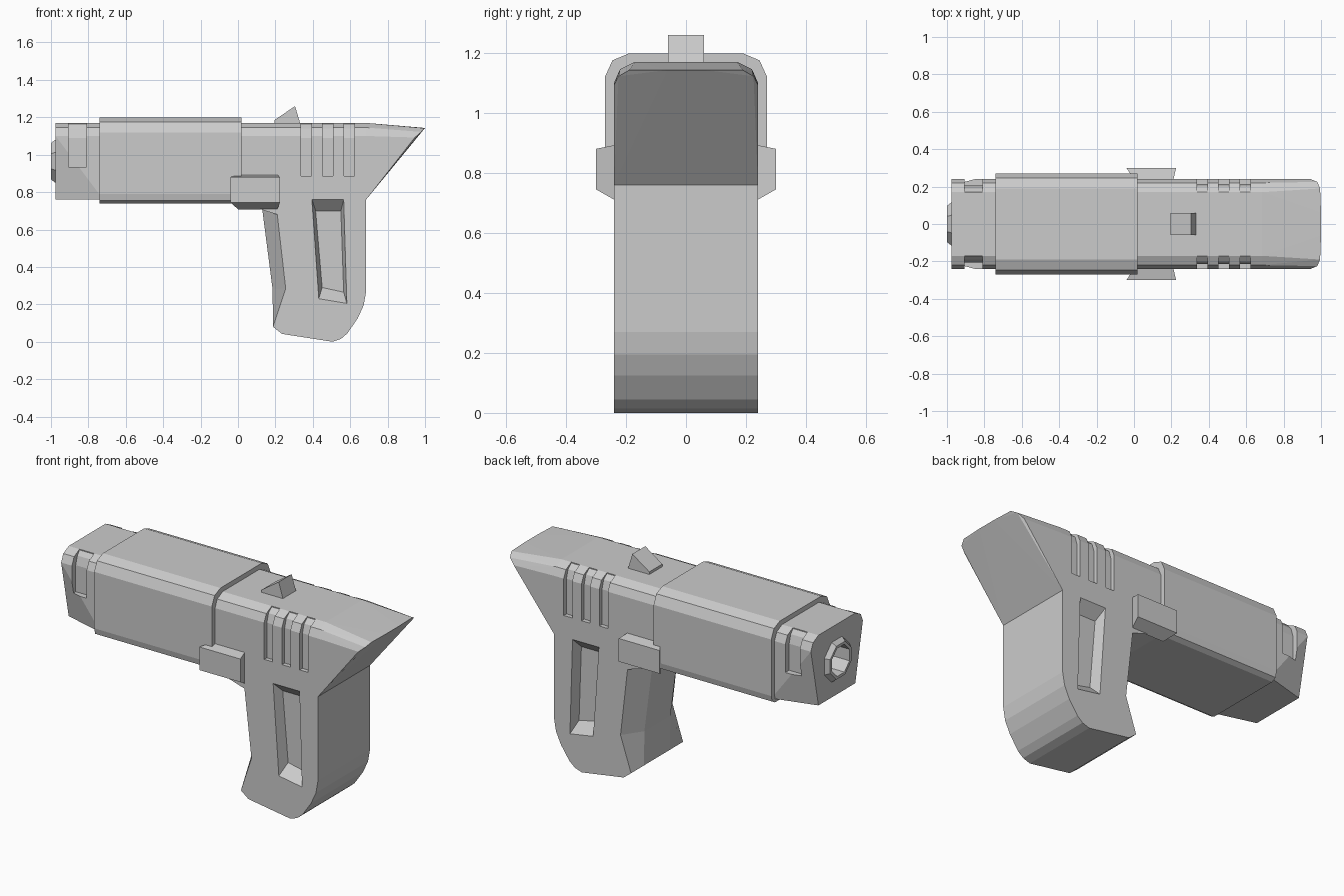
import bpy, bmesh
from math import sin, cos, pi, radians

if "Cube" in bpy.data.objects:
    bpy.data.objects.remove(bpy.data.objects["Cube"])


def finish(name, bm):
    bmesh.ops.recalc_face_normals(bm, faces=bm.faces)
    me = bpy.data.meshes.new(name)
    bm.to_mesh(me)
    bm.free()
    ob = bpy.data.objects.new(name, me)
    bpy.context.collection.objects.link(ob)
    return ob


def hull(name, pts):
    """Convex solid around the given points."""
    bm = bmesh.new()
    for p in pts:
        bm.verts.new(p)
    res = bmesh.ops.convex_hull(bm, input=bm.verts)
    loose = [v for v in bm.verts if not v.link_faces]
    bmesh.ops.delete(bm, geom=loose, context='VERTS')
    bmesh.ops.dissolve_limit(bm, angle_limit=radians(0.5), verts=bm.verts, edges=bm.edges)
    return finish(name, bm)


def loft(name, rings):
    """Closed solid through rings that have equal point counts."""
    bm = bmesh.new()
    vs = [[bm.verts.new(p) for p in r] for r in rings]
    n = len(vs[0])
    for a, b in zip(vs, vs[1:]):
        for i in range(n):
            j = (i + 1) % n
            bm.faces.new((a[i], a[j], b[j], b[i]))
    bm.faces.new(vs[0])
    bm.faces.new(vs[-1][::-1])
    return finish(name, bm)


def cut(ob, cutters):
    """Subtract cutters, bake the result and remove the cutters."""
    for c in cutters:
        c.hide_render = True
        m = ob.modifiers.new("cut", 'BOOLEAN')
        m.operation, m.solver, m.object = 'DIFFERENCE', 'EXACT', c
    bpy.context.view_layer.update()
    dg = bpy.context.evaluated_depsgraph_get()
    me = bpy.data.meshes.new_from_object(ob.evaluated_get(dg))
    ob.modifiers.clear()
    ob.data = me
    for c in cutters:
        bpy.data.objects.remove(c)


def both(half):
    return half + [(-y, z) for y, z in reversed(half)]


def at(x, section):
    return [(x, y, z) for y, z in section]


def octagon(x, r):
    return [(x, r * cos(pi / 8 + i * pi / 4), 0.965 + r * sin(pi / 8 + i * pi / 4)) for i in range(8)]


def side_grooves(x0, x1, z0, d):
    """Pair of cutters following the chamfered upper side at depth d."""
    sec = [(0.3, z0), (0.3, 1.25), (0.17, 1.25), (0.17, 1.165),
           (0.225 - d, 1.14), (0.24 - d, 1.09), (0.24 - d, z0)]
    return [loft("groove_cutter", [[(x, s * y, z) for y, z in sec] for x in (x0, x1)]) for s in (1, -1)]


body_top = [(0.24, 1.10), (0.22, 1.145), (0.17, 1.17)]
body = both([(0.24, 0.76)] + body_top)

# Muzzle block, narrowing towards its lower front
muzzle = hull("muzzle_block", at(-0.72, body) + at(-0.975, both([(0.17, 0.76)] + body_top)))
collar = hull("muzzle_collar", octagon(-0.97, 0.13) + octagon(-1.0, 0.105))
cut(collar, [loft("bore_cutter", [octagon(-1.1, 0.088), octagon(-0.86, 0.088)])])
cut(muzzle, [loft("bore_cutter", [octagon(-1.1, 0.088), octagon(-0.86, 0.088)])]
    + side_grooves(-0.905, -0.81, 0.935, 0.035))

# Wide barrel sleeve
sleeve = both([(0.235, 0.74), (0.262, 0.755), (0.27, 0.79), (0.27, 1.12), (0.245, 1.175), (0.19, 1.198)])
loft("barrel_sleeve", [at(-0.74, sleeve), at(0.02, sleeve)])

# Receiver with pointed, faceted tail
tail = [(0.72, 0, 0.85)]
for s in (1, -1):
    tail += [(0.79, s * 0.24, 1.03), (0.945, s * 0.24, 1.092), (0.98, s * 0.225, 1.122),
             (0.995, s * 0.19, 1.142), (1.0, s * 0.06, 1.143)]
receiver = hull("receiver", at(0.0, body) + at(0.685, body) + tail)
cutters = []
for x in (0.337, 0.452, 0.567):
    cutters += side_grooves(x, x + 0.055, 0.885, 0.025)
cut(receiver, cutters)

# Grip: full-width sides, chamfered front edge, flared toe
back = [(0.685, 0.80), (0.685, 0.27), (0.672, 0.195), (0.64, 0.125), (0.585, 0.045), (0.55, 0.015),
        (0.505, 0.0), (0.235, 0.042), (0.187, 0.08)]
outer = back + [(0.255, 0.285), (0.21, 0.68), (0.0, 0.745), (0.0, 0.80)]
inner = back + [(0.185, 0.28), (0.13, 0.705), (0.0, 0.745), (0.0, 0.80)]
grip = loft("grip", [[(x, y, z) for x, z in prof] for y, prof in
                     ((-0.24, outer), (-0.12, inner), (0.12, inner), (0.24, outer))])

# Tapered side recesses in the grip
rim = [(0.395, 0.76), (0.565, 0.76), (0.582, 0.205), (0.432, 0.23)]
floor = [(0.415, 0.70), (0.55, 0.70), (0.565, 0.265), (0.45, 0.29)]
recesses = []
for s in (1, -1):
    recesses.append(loft("recess_cutter", [[(x, s * y, z) for x, z in q] for y, q in
                                           ((0.3, rim), (0.24, rim), (0.18, floor))]))
cut(grip, recesses)

# Side tabs
for s, side in ((-1, "front"), (1, "back")):
    hull(side + "_side_tab", [(x, s * 0.30, z) for x in (-0.04, 0.225) for z in (0.745, 0.88)]
         + [(x, s * 0.235, z) for x in (0.0, 0.21) for z in (0.708, 0.893)])

# Wedge sight on top
hull("top_sight", [(x, y, z) for y in (-0.06, 0.06)
                   for x, z in ((0.195, 1.16), (0.195, 1.185), (0.305, 1.26), (0.335, 1.16))])
